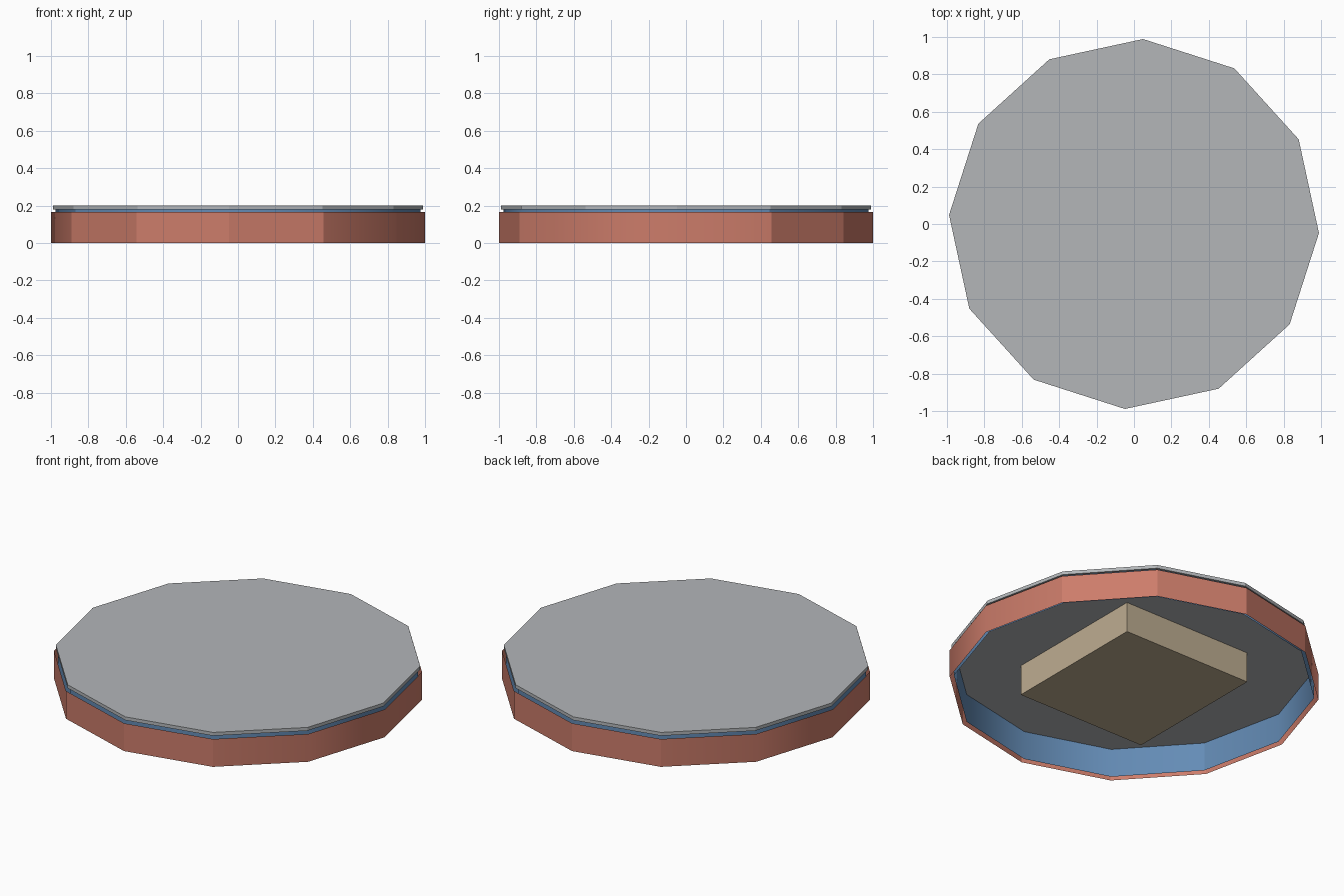
import bpy
import bmesh
from math import radians
from mathutils import Matrix

default_cube = bpy.data.objects.get("Cube")
if default_cube:
    bpy.data.objects.remove(default_cube, do_unlink=True)

SIDES = 12
TURN = radians(-2.8)


def make_material(name, rgb):
    # Convert 8-bit display values to linear
    color = [((c / 255 + 0.055) / 1.055) ** 2.4 for c in rgb] + [1.0]
    mat = bpy.data.materials.new(name)
    mat.use_nodes = True
    mat.diffuse_color = color
    bsdf = mat.node_tree.nodes["Principled BSDF"]
    bsdf.inputs["Base Color"].default_value = color
    bsdf.inputs["Roughness"].default_value = 0.8
    return mat


def add_object(name, bm, mat):
    mesh = bpy.data.meshes.new(name)
    bm.to_mesh(mesh)
    bm.free()
    mesh.materials.append(mat)
    obj = bpy.data.objects.new(name, mesh)
    bpy.context.collection.objects.link(obj)
    return obj


def add_prism(name, radius, bottom, top, mat, capped):
    bm = bmesh.new()
    place = Matrix.Translation((0, 0, (bottom + top) / 2)) @ Matrix.Rotation(TURN, 4, "Z")
    bmesh.ops.create_cone(bm, cap_ends=True, segments=SIDES, radius1=radius,
                          radius2=radius, depth=top - bottom)
    # Point a corner along +x before the small turn
    first = max(bm.verts, key=lambda v: v.co.x).co
    place = place @ Matrix.Rotation(-(first.to_2d().angle_signed((1, 0)) % radians(30)), 4, "Z")
    bm.transform(place)
    if not capped:
        caps = [f for f in bm.faces if len(f.verts) == SIDES]
        bmesh.ops.delete(bm, geom=caps, context="FACES_ONLY")
    return add_object(name, bm, mat)


def add_box(name, size, bottom, mat):
    bm = bmesh.new()
    bmesh.ops.create_cube(bm, size=1)
    bmesh.ops.scale(bm, vec=size, verts=bm.verts)
    bmesh.ops.translate(bm, vec=(0, 0, bottom + size[2] / 2), verts=bm.verts)
    return add_object(name, bm, mat)


grey = make_material("light grey", (179, 182, 185))
red = make_material("clay red", (204, 124, 106))
blue = make_material("steel blue", (100, 140, 182))
tan = make_material("tan", (190, 173, 145))

# Lid, two open bands and the hanging core block
add_prism("lid_plate", 0.99, 0.18, 0.20, grey, True)
outer = add_prism("outer_band", 1.0, 0.0, 0.165, red, False)
inner = add_prism("inner_band", 0.977, 0.01, 0.18, blue, False)
add_box("core_block", (0.845, 0.89, 0.18), 0.0, tan)

# Soft shading on the bands
bpy.ops.object.select_all(action="DESELECT")
for band in (outer, inner):
    band.select_set(True)
bpy.context.view_layer.objects.active = outer
bpy.ops.object.shade_smooth_by_angle(angle=radians(30))
